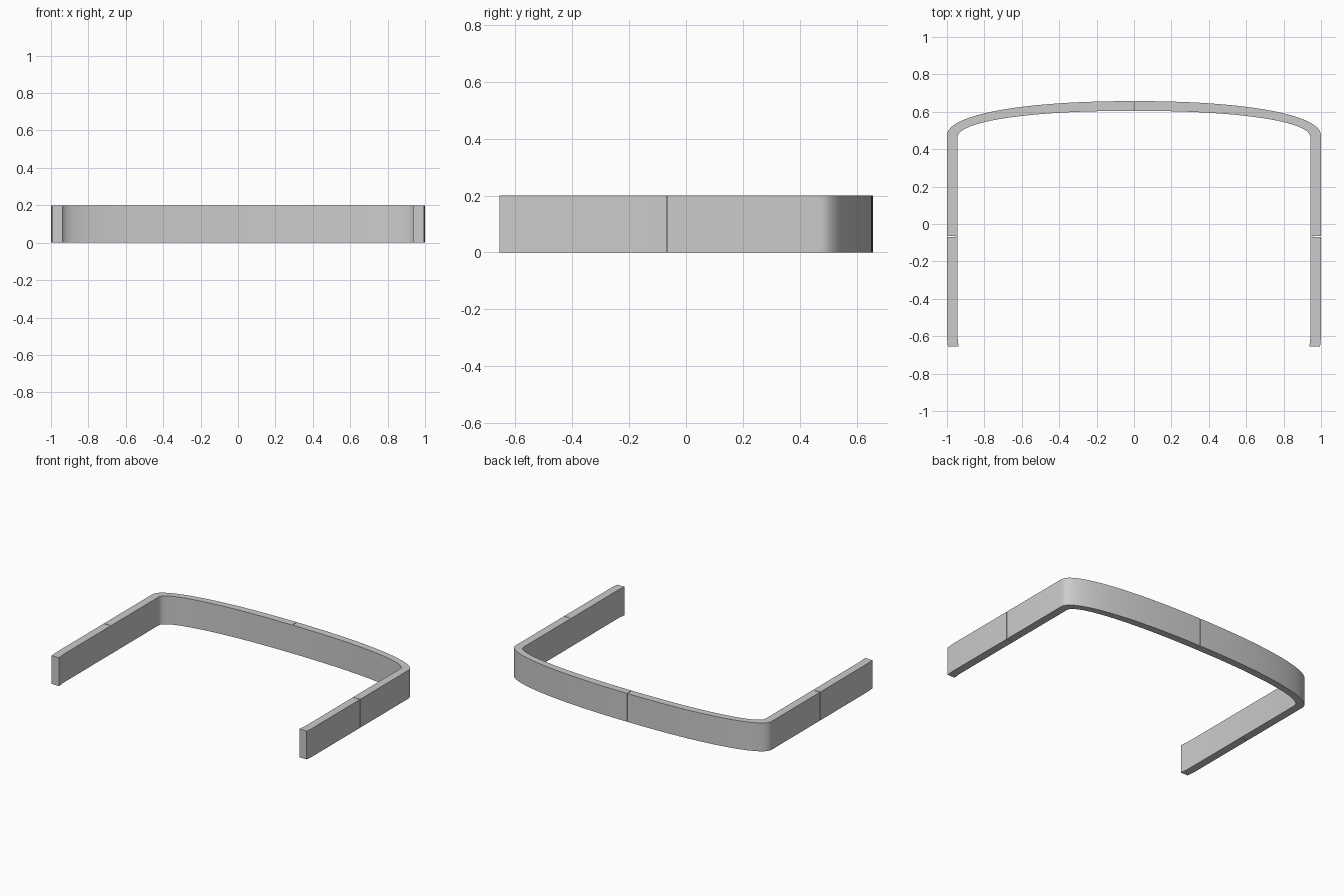
import bpy
import bmesh
from math import sin, cos, pi

HEIGHT = 0.2
SEAM = 0.002      # half width of the seam grooves
STEPS = 28

cube = bpy.data.objects.get("Cube")
if cube:
    bpy.data.objects.remove(cube, do_unlink=True)

grey = bpy.data.materials.new("plain grey")
grey.use_nodes = True
colour = (0.6, 0.6, 0.6, 1.0)
grey.diffuse_color = colour
grey.node_tree.nodes["Principled BSDF"].inputs["Base Color"].default_value = colour


def bow(width, base, rise, power=2.2):
    """Right half of the bowed back, from the side towards the middle."""
    return [(width * cos(t) ** (2 / power), base + rise * sin(t) ** (2 / power))
            for t in (i * pi / 2 / STEPS for i in range(STEPS))]


def mirrored(points):
    return points + [(-x, y) for x, y in reversed(points)]


# Outer outline: tapered tip, side seam, straight arm, bowed back, middle seam
seam_y = -0.067
outer = [(0.995, -0.655), (1.0, -0.6),
         (1.0, seam_y - SEAM), (0.955, seam_y - SEAM),
         (0.955, seam_y + SEAM), (1.0, seam_y + SEAM)]
outer += bow(1.0, 0.47, 0.187) + [(SEAM, 0.657), (SEAM, 0.612)]

# Inner outline: slightly thickened tip, straight arm, bowed back
inner = [(0.938, -0.655), (0.944, -0.6)]
inner += bow(0.944, 0.46, 0.145) + [(SEAM, 0.605)]

outline = mirrored(outer) + list(reversed(mirrored(inner)))

# Extrude the band upwards
bm = bmesh.new()
base = bm.faces.new([bm.verts.new((x, y, 0)) for x, y in outline])
raised = bmesh.ops.extrude_face_region(bm, geom=[base], use_keep_orig=True)["geom"]
bmesh.ops.translate(bm, vec=(0, 0, HEIGHT),
                    verts=[g for g in raised if isinstance(g, bmesh.types.BMVert)])
bmesh.ops.recalc_face_normals(bm, faces=bm.faces)
mesh = bpy.data.meshes.new("curved_band")
bm.to_mesh(mesh)
bm.free()
mesh.materials.append(grey)

band = bpy.data.objects.new("curved_band", mesh)
bpy.context.collection.objects.link(band)
bpy.context.view_layer.objects.active = band
band.select_set(True)
bpy.ops.object.shade_smooth_by_angle(angle=pi / 6)
